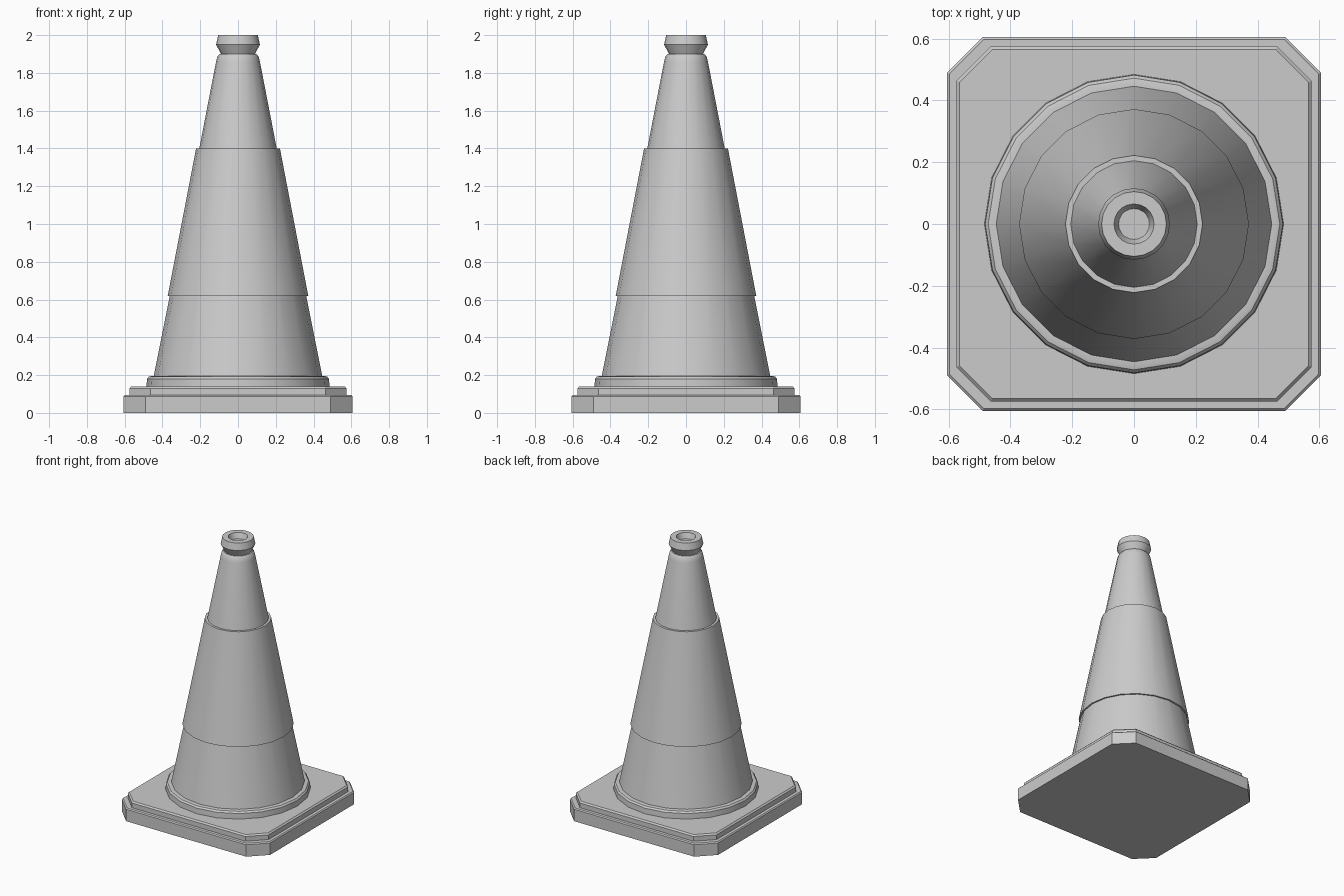
import bpy, bmesh, math

if "Cube" in bpy.data.objects:
    bpy.data.objects.remove(bpy.data.objects["Cube"])

SIDES = 20


def finish(name, bm):
    bmesh.ops.recalc_face_normals(bm, faces=bm.faces[:])
    mesh = bpy.data.meshes.new(name)
    bm.to_mesh(mesh)
    bm.free()
    ob = bpy.data.objects.new(name, mesh)
    bpy.context.collection.objects.link(ob)
    bpy.ops.object.select_all(action='DESELECT')
    ob.select_set(True)
    bpy.context.view_layer.objects.active = ob
    bpy.ops.object.shade_smooth_by_angle(angle=math.radians(25))
    return ob


def loft(name, rings, closed=False):
    """Skin a stack of rings; cap both ends, or join last to first."""
    bm = bmesh.new()
    loops = [[bm.verts.new(p) for p in ring] for ring in rings]
    pairs = list(zip(loops, loops[1:]))
    if closed:
        pairs.append((loops[-1], loops[0]))
    else:
        bm.faces.new(loops[0])
        bm.faces.new(loops[-1])
    for a, b in pairs:
        n = len(a)
        for i in range(n):
            j = (i + 1) % n
            bm.faces.new((a[i], a[j], b[j], b[i]))
    return finish(name, bm)


def circle(r, z):
    return [(r * math.cos(2 * math.pi * i / SIDES),
             r * math.sin(2 * math.pi * i / SIDES), z) for i in range(SIDES)]


def octagon(h, c, z):
    return [(x, y, z) for x, y in ((h, -c), (h, c), (c, h), (-c, h),
                                   (-h, c), (-h, -c), (-c, -h), (c, -h))]


def turned(name, profile, closed=False):
    return loft(name, [circle(r, z) for r, z in profile], closed)


# Square foot with clipped corners, in two tiers
loft("base_slab", [octagon(h, c, z) for h, c, z in (
    (0.605, 0.49, 0.0), (0.605, 0.49, 0.088), (0.598, 0.486, 0.095))])
loft("base_step", [octagon(h, c, z) for h, c, z in (
    (0.575, 0.463, 0.09), (0.575, 0.463, 0.13), (0.565, 0.459, 0.14))])

# Raised collar around the foot of the cone
turned("base_collar", [(0.485, 0.13), (0.482, 0.18), (0.472, 0.192),
                       (0.46, 0.195), (0.44, 0.195)])

# Cone body, neck, grip lip and the recess in the top
turned("cone_body", [(0.447, 0.19), (0.205, 1.40), (0.116, 1.86),
                     (0.110, 1.885), (0.098, 1.90), (0.09, 1.90),
                     (0.116, 1.95), (0.105, 2.0), (0.065, 2.0),
                     (0.05, 1.96)])

# Reflective sleeve standing slightly proud of the cone
turned("sleeve", [(0.355, 0.62), (0.372, 0.62), (0.222, 1.40),
                  (0.20, 1.40)], closed=True)
